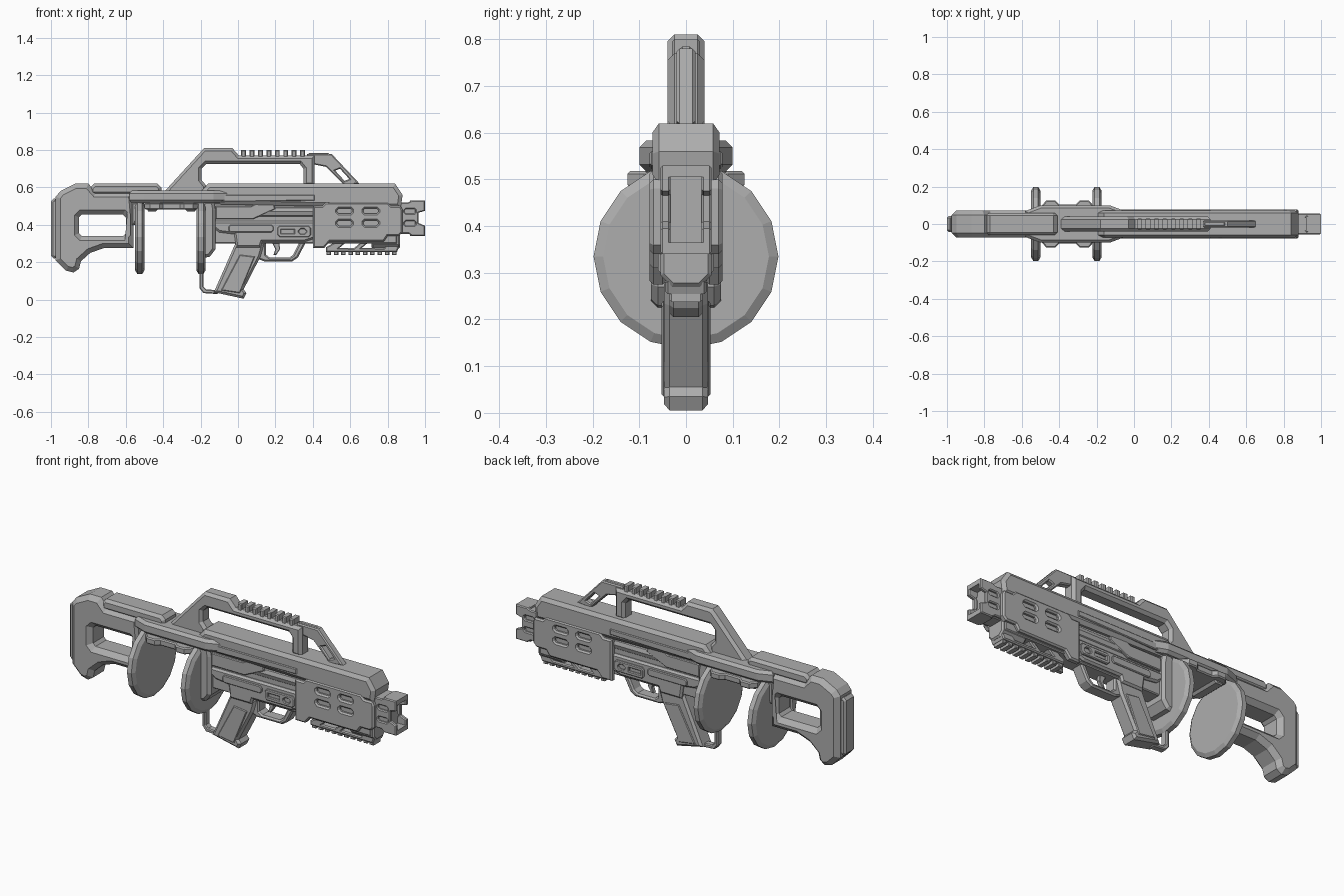
import bpy
import bmesh
import math
from mathutils import Vector

default_cube = bpy.data.objects.get("Cube")
if default_cube:
    bpy.data.objects.remove(default_cube, do_unlink=True)

# Single flat colour
grey = bpy.data.materials.new("matte_grey")
grey.use_nodes = True
grey.diffuse_color = (0.42, 0.42, 0.42, 1)
grey.node_tree.nodes["Principled BSDF"].inputs["Base Color"].default_value = grey.diffuse_color

# How profile coordinates (u, v) and depth w map to space
AXES = {
    "x": lambda u, v, w: (w, u, v),
    "y": lambda u, v, w: (u, w, v),
    "z": lambda u, v, w: (u, v, w),
}


def oriented(points, solid):
    points = [Vector(p) for p in points]
    area = sum(a.cross(b) for a, b in zip(points, points[1:] + points[:1]))
    return points if (area > 0) == solid else points[::-1]


def inset(points, amount):
    result = []
    for i, p in enumerate(points):
        before = (p - points[i - 1]).normalized()
        after = (points[(i + 1) % len(points)] - p).normalized()
        n, m = Vector((-before.y, before.x)), Vector((-after.y, after.x))
        result.append(p + (n + m) * amount / max(1 + n.dot(m), 0.3))
    return result


def plate(name, outline, half, bevel=0.01, holes=(), axis="y", centre=0, depth=None):
    """Extruded profile with chamfered rims and optional through holes."""
    depth = bevel if depth is None else depth
    place = AXES[axis]
    bm = bmesh.new()
    caps = ([], [])
    loops = [oriented(outline, True)] + [oriented(h, False) for h in holes]
    for loop in loops:
        small = inset(loop, bevel)
        layers = [(small, -half), (loop, depth - half), (loop, half - depth), (small, half)]
        rings = [[bm.verts.new(place(p.x, p.y, centre + w)) for p in pts] for pts, w in layers]
        count = len(loop)
        for low, high in zip(rings, rings[1:]):
            for i in range(count):
                j = (i + 1) % count
                bm.faces.new((low[i], low[j], high[j], high[i]))
        for cap, ring in zip(caps, (rings[0], rings[-1])):
            cap += [bm.edges.get((ring[i - 1], ring[i])) for i in range(count)]
    for cap in caps:
        bmesh.ops.triangle_fill(bm, edges=cap, use_beauty=True)
    bmesh.ops.recalc_face_normals(bm, faces=bm.faces)
    mesh = bpy.data.meshes.new(name)
    bm.to_mesh(mesh)
    bm.free()
    mesh.materials.append(grey)
    obj = bpy.data.objects.new(name, mesh)
    bpy.context.collection.objects.link(obj)
    return obj


def rect(left, right, low, high, cut=0):
    """Rectangle, with its corners cut off when asked."""
    if not cut:
        return [(left, low), (right, low), (right, high), (left, high)]
    return [(left + cut, low), (right - cut, low), (right, low + cut), (right, high - cut),
            (right - cut, high), (left + cut, high), (left, high - cut), (left, low + cut)]


def both_sides(name, outline, y, half, bevel=0.004, holes=()):
    for side, sign in (("left", 1), ("right", -1)):
        plate(f"{name}_{side}", outline, half, bevel, holes, centre=sign * y)


def mirrored(points):
    return points + [(u, -v) for u, v in reversed(points)]


def circle(radius, z, sides):
    return [(radius * math.cos(math.tau * i / sides), z + radius * math.sin(math.tau * i / sides))
            for i in range(sides)]


# Stock with its window, butt pad and cheek rest
plate("stock", [(-.975, .55), (-.95, .58), (-.87, .62), (-.8, .62), (-.76, .575), (-.56, .575),
                (-.56, .275), (-.72, .275), (-.79, .25), (-.84, .205), (-.85, .165), (-.88, .145),
                (-.92, .155), (-.975, .21)],
      .072, .025, [rect(-.85, -.6, .34, .455, .015)])
plate("butt_pad", rect(-1, -.965, .22, .54, .015), .042, .01)
plate("cheek_rest", [(-.79, .56), (-.41, .56), (-.41, .6), (-.43, .62), (-.77, .62), (-.79, .6)], .06, .015)
plate("stock_collar", [(-.57, .52), (-.5, .52), (-.52, .49), (-.55, .4), (-.57, .4)], .06, .008)

# Upper receiver, its wide rear shoulders and trim
plate("upper_receiver", [(-.58, .52), (.4, .5), (.87, .49), (.88, .56), (.84, .62), (-.16, .62),
                         (-.2, .575), (-.58, .575)], .072, .02, depth=.014)
plate("shoulder_band", mirrored([(-.58, .07), (-.5, .1), (-.13, .1), (-.05, .07)]), .033, .015,
      axis="z", centre=.55)
both_sides("receiver_trim", [(-.2, .54), (-.12, .56), (.41, .56), (.41, .53), (-.2, .52)], .07, .008)
plate("drum_clip", [(-.5, .52), (-.48, .47), (-.44, .47), (-.42, .49), (-.29, .49), (-.27, .47),
                    (-.23, .47), (-.21, .52)], .09, .006)
plate("clip_side_teeth", mirrored([(-.5, .09), (-.47, .125), (-.42, .125), (-.4, .105), (-.31, .105),
                                   (-.29, .125), (-.24, .125), (-.21, .09)]), .018, .006,
      axis="z", centre=.5)

# Drum end discs
for name, x in (("rear_drum_disc", -.525), ("front_drum_disc", -.198)):
    plate(name, circle(.198, .335, 16), .025, .02, axis="x", centre=x, depth=.012)

# Carry handle with its top rail and front sight strut
plate("carry_handle", [(-.41, .56), (-.2, .79), (-.18, .81), (-.03, .81), (.005, .77), (.41, .77),
                       (.41, .61), (.35, .61), (.35, .7), (.33, .725), (-.17, .725), (-.195, .7),
                       (-.195, .64), (-.17, .61), (-.17, .56)], .04, .015)
plate("front_sight_strut", [(.37, .78), (.5, .78), (.65, .62), (.57, .61), (.47, .71), (.37, .73)],
      .02, .006, [[(.52, .69), (.545, .7), (.595, .645), (.57, .635)]])
plate("front_sight_blade", [(.37, .77), (.38, .785), (.48, .785), (.5, .77)], .012, .004)
for i in range(8):
    x = .03 + i * .045
    plate(f"top_rail_tooth_{i}", rect(x - .013, x + .013, .76, .8), .03, .005)

# Bolt area and lower receiver
plate("receiver_core", rect(-.17, .44, .3, .54), .045, .005)
both_sides("bolt_cover", [(-.12, .5), (.07, .5), (.1, .515), (.19, .515), (.2, .485), (.08, .43),
                          (-.12, .43)], .045, .014)
plate("barrel_tube", circle(.035, .47, 10), .16, .005, axis="x", centre=.26).location.y = -.022
plate("barrel_tube_back", circle(.035, .47, 10), .16, .005, axis="x", centre=.26).location.y = .022
plate("lower_receiver", [(-.14, .42), (.42, .42), (.42, .33), (.36, .31), (.13, .31), (.12, .28),
                         (-.01, .28), (-.02, .35), (-.1, .36), (-.14, .39)], .06, .01)
both_sides("selector_panel", rect(.21, .39, .335, .395, .012), .061, .01, .004,
           [rect(.23, .3, .355, .375), rect(.325, .365, .352, .378, .01)])
both_sides("receiver_groove", rect(-.05, .19, .36, .4, .01), .06, .007)
plate("magazine_well", [(-.18, .53), (-.13, .53), (-.12, .48), (-.12, .27), (-.15, .23), (-.2, .22),
                        (-.2, .5)], .075, .015)

# Grip, hand bar and trigger guard
plate("pistol_grip", [(-.01, .31), (-.12, .06), (-.13, .04), (.03, .005), (.045, .035), (.03, .055),
                      (.12, .23), (.14, .3)], .047, .012)
both_sides("grip_panel", [(.01, .24), (-.09, .05), (.01, .035), (.09, .23)], .046, .006)
plate("hand_bar", [(-.205, .24), (-.205, .06), (-.185, .035), (-.11, .03), (-.1, .05), (-.17, .055),
                   (-.185, .07), (-.185, .24)], .02, .005)
plate("trigger_guard", [(.1, .32), (.1, .22), (.14, .205), (.29, .205), (.32, .225), (.37, .32)],
      .035, .008, [[(.15, .3), (.15, .24), (.17, .225), (.275, .225), (.295, .24), (.325, .3)]])
plate("trigger", [(.18, .31), (.2, .27), (.19, .24), (.205, .24), (.225, .27), (.22, .31)], .012, .003)

# Handguard shell with slots over a narrower core
slots = [rect(x, x + .08, z, z + .028, .009) for x in (.53, .67) for z in (.395, .46)]
plate("handguard_core", rect(.41, .85, .3, .54), .06, .005)
both_sides("handguard_shell", [(.4, .5), (.45, .5), (.47, .52), (.8, .52), (.82, .5), (.87, .5),
                               (.88, .48), (.88, .36), (.86, .34), (.8, .34), (.78, .31), (.49, .31),
                               (.46, .275), (.4, .275)], .06, .018, .008, slots)
plate("barrel_lug", rect(-.055, .055, .27, .38, .025), .075, .008, axis="x", centre=.79)

# Underside rail
plate("under_rail", [(.47, .255), (.85, .255), (.86, .28), (.82, .32), (.54, .32), (.47, .28)], .045, .006,
      [[(.54, .275), (.62, .275), (.65, .3), (.57, .3)], [(.66, .275), (.78, .275), (.8, .3), (.69, .3)]])
for i in range(10):
    x = .485 + i * .039
    plate(f"under_rail_tooth_{i}", rect(x - .012, x + .012, .238, .262), .035, .004)

# Muzzle: slotted, notched side walls round an open bore
plate("muzzle_core", rect(.84, .95, .35, .52), .042, .004)
both_sides("muzzle_wall", [(.85, .52), (.91, .52), (.93, .53), (1, .53), (1, .475), (.965, .465),
                           (.965, .41), (1, .395), (1, .34), (.93, .34), (.91, .355), (.85, .355)],
           .044, .011, .005, [rect(.89, .95, z, z + .025, .008) for z in (.395, .46)])
for name, low in (("muzzle_top", .505), ("muzzle_base", .34)):
    plate(name, rect(.92, 1, low, low + .025), .045, .004)
